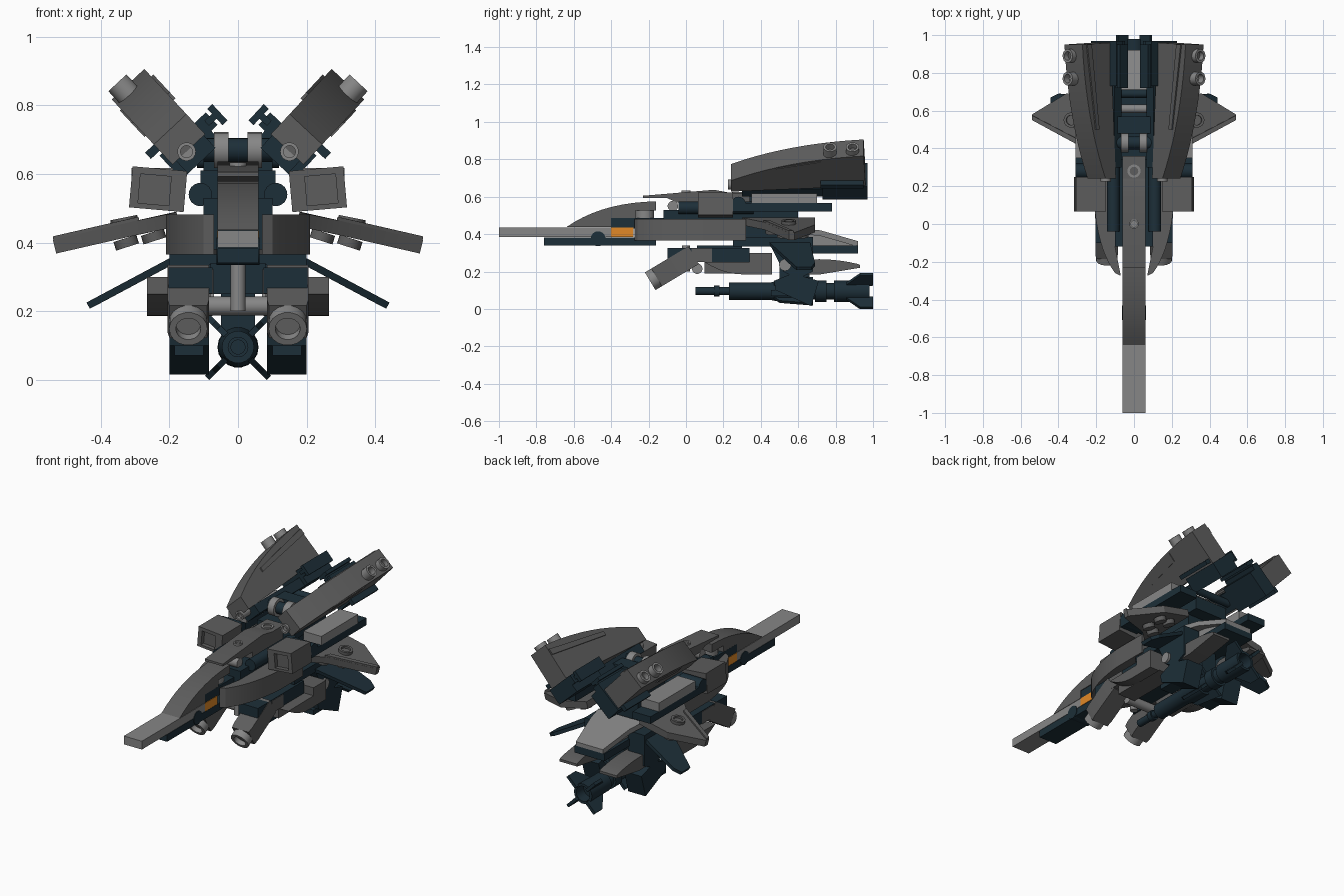
import bpy, bmesh, math
from mathutils import Vector, Matrix

if "Cube" in bpy.data.objects:
    bpy.data.objects.remove(bpy.data.objects["Cube"])


def material(name, c):
    m = bpy.data.materials.new(name)
    m.diffuse_color = (*c, 1)
    m.use_nodes = True
    m.node_tree.nodes["Principled BSDF"].inputs["Base Color"].default_value = m.diffuse_color
    return m


GREY = material("dark_grey", (0.11, 0.11, 0.11))
LIGHT = material("mid_grey", (0.24, 0.24, 0.24))
NAVY = material("navy", (0.012, 0.028, 0.04))
ORANGE = material("orange", (0.75, 0.25, 0.02))


def finish(name, bm, mat, mir, M):
    if M:
        bm.transform(M)
    bmesh.ops.recalc_face_normals(bm, faces=bm.faces)
    me = bpy.data.meshes.new(name)
    bm.to_mesh(me)
    bm.free()
    me.materials.append(mat)
    ob = bpy.data.objects.new(name, me)
    bpy.context.collection.objects.link(ob)
    bpy.ops.object.select_all(action='DESELECT')
    ob.select_set(True)
    bpy.context.view_layer.objects.active = ob
    bpy.ops.object.shade_smooth_by_angle(angle=math.radians(28))
    if mir:
        ob.modifiers.new("mirror", 'MIRROR').use_mirror_merge = False
    return ob


def slab(name, pts, vec, mat=GREY, mir=False, M=None):
    """Polygon of 3D points swept along vec."""
    bm = bmesh.new()
    a = [bm.verts.new(p) for p in pts]
    b = [bm.verts.new(Vector(p) + Vector(vec)) for p in pts]
    bm.faces.new(a)
    bm.faces.new(b[::-1])
    for i in range(len(a)):
        j = (i + 1) % len(a)
        bm.faces.new((a[i], b[i], b[j], a[j]))
    return finish(name, bm, mat, mir, M)


def side(name, yz, x0, x1, mat=GREY, mir=False, M=None):
    return slab(name, [(x0, y, z) for y, z in yz], (x1 - x0, 0, 0), mat, mir, M)


def plan(name, xy, z0, z1, mat=GREY, mir=False, M=None):
    return slab(name, [(x, y, z0) for x, y in xy], (0, 0, z1 - z0), mat, mir, M)


def box(name, x0, x1, y0, y1, z0, z1, mat=GREY, mir=False, M=None):
    return side(name, [(y0, z0), (y1, z0), (y1, z1), (y0, z1)], x0, x1, mat, mir, M)


def lathe(name, prof, origin, axis, mat=LIGHT, mir=False, M=None, n=18):
    """Profile of (distance along axis, radius) turned around axis."""
    R = Matrix.Translation(origin) @ Vector((0, 0, 1)).rotation_difference(Vector(axis)).to_matrix().to_4x4()
    bm = bmesh.new()
    rings = [[bm.verts.new(R @ Vector((r * math.cos(k * math.tau / n), r * math.sin(k * math.tau / n), t)))
              for k in range(n)] for t, r in prof]
    for p, q in zip(rings, rings[1:]):
        for k in range(n):
            bm.faces.new((p[k], p[(k + 1) % n], q[(k + 1) % n], q[k]))
    bm.faces.new(rings[0])
    bm.faces.new(rings[-1])
    return finish(name, bm, mat, mir, M)


def rod(name, p, q, r, mat=LIGHT, mir=False, M=None):
    d = Vector(q) - Vector(p)
    return lathe(name, [(0, r), (d.length, r)], p, d, mat, mir, M)


def cup(name, p, axis, r, h, mat=LIGHT, mir=False, M=None):
    return lathe(name, [(0, r), (h, r), (h, .65 * r), (.3 * h, .65 * r)], p, axis, mat, mir, M)


def arc(p, c, q, n=9):
    p, c, q = Vector(p), Vector(c), Vector(q)
    return [tuple(p * (1 - t) ** 2 + c * 2 * t * (1 - t) + q * t * t) for t in (i / n for i in range(n + 1))]


# Nose and cockpit
box("nose_blade", -.06, .06, -1, -.40, .385, .435, LIGHT)
box("nose_keel", -.06, .06, -.76, -.16, .34, .383, NAVY)
rod("nose_pin", (-.063, -.47, .375), (.063, -.47, .375), .04, NAVY)
box("orange_band", -.061, .061, -.40, -.28, .385, .435, ORANGE)
box("nose_block", -.058, .058, -.40, -.05, .43, .485, NAVY)
side("cockpit_hood", arc((-.64, .437), (-.45, .57), (-.16, .575)) + [(-.16, .525), (-.27, .525), (-.27, .487), (-.40, .487), (-.40, .437)], -.06, .06)
rod("hood_post", (0, -.22, .48), (0, -.22, .53), .05)
side("canopy_plate", [(-.23, .592), (-.1, .592), (-.05, .57), (.24, .57), (.24, .62), (.15, .637), (-.23, .605)], -.06, .06)
cup("canopy_front_stud", (0, .0, .622), (0, 0, 1), .025, .012)
cup("canopy_rear_stud", (0, .28, .60), (0, 0, 1), .035, .025)
rod("canopy_hinge", (-.06, -.07, .55), (.06, -.07, .55), .028)

# Main body
plan("side_fairing", [(.07, -.275), (.1, -.26)] + arc((.1, -.26), (.19, -.14), (.21, .1)) + [(.21, .32), (.06, .32), (.06, .1), (.1, -.12)], .365, .482, GREY, True)
box("body_core", -.10, .10, -.12, .6, .38, .53, NAVY)
box("body_floor", -.2, .2, .25, .66, .335, .385, NAVY)
box("spine_block", -.11, .11, .34, .68, .53, .61, NAVY)
box("spine_front", -.06, .06, .05, .36, .5, .62)
rod("shoulder_rod", (.11, -.04, .54), (.11, .36, .54), .034, NAVY, True)

# Intake boxes with hollow fronts
MI = Matrix.Translation((.228, 0, .555)) @ Matrix.Rotation(math.radians(-5), 4, 'Y')
box("intake_body", -.075, .085, .09, .25, -.06, .06, GREY, True, MI)
for i, b in enumerate([(-.075, -.03, -.06, .06), (.06, .085, -.06, .06), (-.03, .06, -.06, -.045), (-.03, .06, .04, .06)]):
    box(f"intake_lip_{i}", b[0], b[1], .065, .09, b[2], b[3], GREY, True, MI)
rod("arm_hinge", (.17, .28, .56), (.31, .28, .56), .04, NAVY, True)
box("arm_beam", .19, .31, .25, .78, .522, .565, NAVY, True)
box("arm_tile", .19, .31, .35, .70, .565, .617, LIGHT, True)

# Raised boosters, tilted outward
MB = Matrix.Translation((.14, 0, .668)) @ Matrix.Rotation(math.radians(43), 4, 'Y')
side("booster_shell", [(.24, .005)] + arc((.24, .085), (.55, .235), (.95, .265), 10) + [(.96, .045)], -.065, .065, GREY, True, MB)
side("booster_top_panel", [(.48, .12), (.48, .175), (.72, .225), (.72, .17)], .058, .07, GREY, True, MB)
side("booster_inner_rib", [(.5, .14), (.5, .165), (.95, .235), (.95, .2)], -.073, -.06, GREY, True, MB)
for i, y in enumerate((.77, .89)):
    cup(f"booster_stud_{i}", (.02, y, .235), (0, 0, 1), .036, .054, LIGHT, True, MB)
box("booster_dark_base", -.085, .075, .73, .97, -.045, .05, NAVY, True, MB)
box("booster_inner_flange", -.11, -.075, .73, .97, .0, .05, NAVY, True, MB)
box("booster_clip_stem", -.125, -.09, .72, .95, .015, .035, NAVY, True, MB)
box("booster_clip_head", -.14, -.12, .72, .95, -.01, .055, NAVY, True, MB)
box("booster_outer_clip", .06, .1, .72, .95, .06, .085, NAVY, True, MB)
box("booster_mount", -.06, .05, .3, .74, -.045, .01, NAVY, True, MB)
rod("booster_pin", (.15, .25, .665), (.15, .45, .665), .025, LIGHT, True)
cup("booster_pin_cap", (.15, .25, .665), (0, -1, 0), .027, .025, LIGHT, True)
rod("booster_hinge", (.028, .43, .67), (.07, .43, .67), .052, LIGHT, True)
rod("hinge_core", (-.1, .43, .67), (.1, .43, .67), .035, NAVY)
for i, y in enumerate((.53, .61, .69)):
    rod(f"spine_bar_{i}", (-.12, y, .64), (.12, y, .64), .022, LIGHT if i == 1 else NAVY)
box("spine_bridge", -.1, .1, .48, .57, .6, .7, NAVY)

# Swept wings and drooping fins
slab("wing_plate", [(.18, .30, .488), (.3, .42, .463), (.54, .55, .408), (.54, .58, .408), (.36, .69, .45), (.18, .69, .49)],
     (-.01, 0, -.04), GREY, True)
slab("wing_edge", [(.29, .415, .475), (.54, .55, .418), (.54, .575, .418), (.3, .45, .473)], (-.002, 0, -.012), GREY, True)
for i, (x, y, z) in enumerate([(.25, .46, .43), (.33, .52, .412), (.25, .6, .43), (.33, .62, .412)]):
    rod(f"wing_stud_{i}", (x, y, z), (x - .008, y, z - .025), .035, GREY, True)
cup("wing_top_stud", (.33, .55, .455), (.2, 0, 1), .04, .018, GREY, True)
slab("lower_fin", [(.17, .43, .37), (.17, .66, .37), (.4, .69, .247), (.442, .67, .225), (.442, .59, .225)], (-.01, 0, -.018), NAVY, True)

# Tail plate
slab("tail_plate", [(-.15, .62, .43), (.15, .62, .43), (.13, .72, .42), (.09, .92, .362), (-.09, .92, .362), (-.13, .72, .42)], (0, 0, -.03), LIGHT)
box("tail_base", -.1, .1, .55, .92, .295, .338, NAVY)
side("tail_filler", [(.6, .335), (.9, .335), (.9, .345), (.7, .4), (.6, .4)], -.08, .08, LIGHT)

# Legs: thruster barrels, thighs, feet
MT = Matrix.Translation((.145, -.08, .215)) @ Matrix.Rotation(math.radians(31), 4, 'X')
plan("barrel_body", [(-.055, -.09), (.055, -.09), (.06, -.06), (.06, .14), (-.06, .14), (-.06, -.06)], -.055, .055, GREY, True, MT)
cup("barrel_rim", (0, -.09, 0), (0, -1, 0), .056, .04, LIGHT, True, MT)
rod("hip_ball_rod", (-.1, .06, .215), (.1, .06, .215), .028)
rod("hip_column", (0, .0, .2), (0, .0, .34), .022)
box("hip_bracket", -.08, .08, .06, .3, .25, .34, NAVY)
box("thigh_top", .075, .203, -.1, .34, .252, .327, NAVY, True)
box("thigh_front", .072, .206, .03, .14, .25, .323, GREY, True)
box("thigh_rear", .08, .2, .1, .46, .19, .3, GREY, True)
side("thigh_cover", arc((.1, .25), (.2, .185), (.3, .185), 6) + [(.46, .185), (.46, .3), (.34, .3), (.34, .252)], .2, .265, GREY, True)
rod("knee_pin", (.07, .53, .235), (.215, .53, .235), .032, LIGHT, True)
side("shin", [(.43, .385), (.68, .385), (.68, .2), (.6, .16), (.52, .2)], .09, .2, NAVY, True)
side("foot", [(.48, .1), (.67, .015), (.71, .15), (.57, .19), (.47, .15)], .085, .2, NAVY, True)
box("foot_pad", .1, .185, .455, .6, .07, .1, NAVY, True)
side("heel_claw", [(.57, .185), (.72, .185), (.93, .22), (.93, .235)] + arc((.92, .24), (.8, .27), (.66, .265), 5), .075, .19, GREY, True)

# Belly cannon with finned tail
lathe("cannon", [(0, .022), (.1, .022), (.1, .03), (.13, .03), (.13, .022), (.18, .022), (.18, .047), (.4, .047), (.45, .058), (.57, .058),
                 (.57, .045), (.64, .045), (.64, .058), (.7, .058), (.7, .045), (.74, .045), (.74, .058), (.83, .058),
                 (.93, .06), (.93, .045), (.86, .045)], (0, .05, .095), (0, 1, 0), NAVY)
for i in range(4):
    MF = Matrix.Translation((0, 0, .095)) @ Matrix.Rotation(math.radians(45 + 90 * i), 4, 'Y')
    side(f"cannon_fin_{i}", [(.45, .03), (.5, .08), (.68, .1), (.68, .03)], -.009, .009, NAVY, False, MF)
    side(f"tail_fin_{i}", [(.84, .04), (.93, .127), (1.0, .127), (1.0, .05)], -.009, .009, NAVY, False, MF)
box("cannon_mount", -.05, .05, .5, .66, .13, .34, NAVY)
